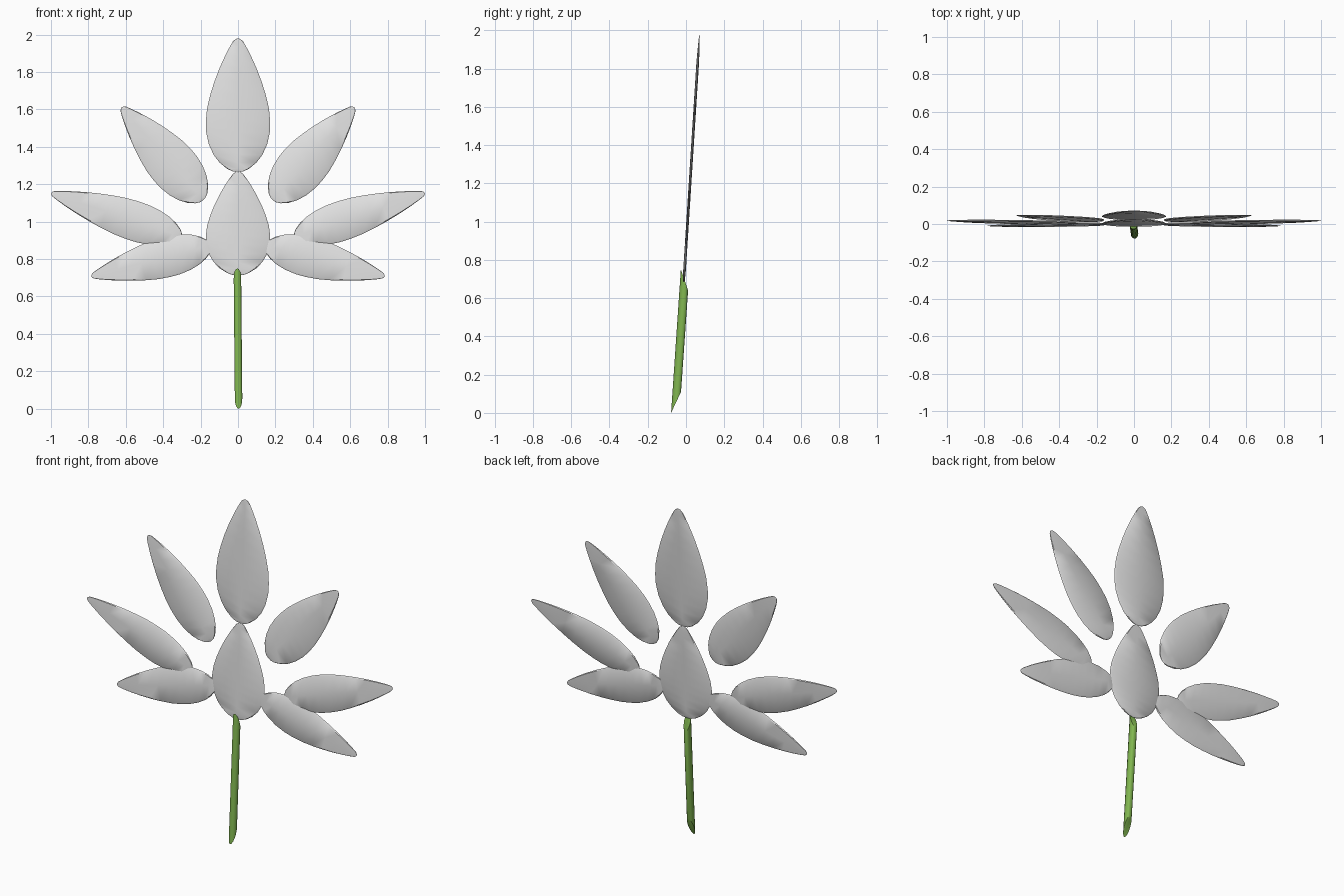
import bpy, bmesh, math
from mathutils import Vector

if "Cube" in bpy.data.objects:
    bpy.data.objects.remove(bpy.data.objects["Cube"])


def material(name, colour):
    m = bpy.data.materials.new(name)
    m.diffuse_color = (*colour, 1)
    m.use_nodes = True
    m.node_tree.nodes["Principled BSDF"].inputs["Base Color"].default_value = m.diffuse_color
    return m


petal_grey = material("petal_grey", (0.75, 0.75, 0.75))
stem_green = material("stem_green", (0.22, 0.47, 0.08))


def finish(bm, name, mat):
    bmesh.ops.recalc_face_normals(bm, faces=bm.faces)
    mesh = bpy.data.meshes.new(name)
    bm.to_mesh(mesh)
    bm.free()
    mesh.materials.append(mat)
    ob = bpy.data.objects.new(name, mesh)
    bpy.context.collection.objects.link(ob)
    bpy.ops.object.select_all(action='DESELECT')
    ob.select_set(True)
    bpy.context.view_layer.objects.active = ob
    bpy.ops.object.shade_smooth_by_angle(angle=math.radians(40))
    return ob


# Teardrop outline: fraction along the petal, fraction of full half width
OUTLINE = [(0.006, 0.17), (0.025, 0.34), (0.07, 0.57), (0.13, 0.76),
           (0.21, 0.91), (0.3, 0.99), (0.38, 1.0), (0.48, 0.96),
           (0.58, 0.86), (0.68, 0.73), (0.78, 0.57), (0.87, 0.40),
           (0.94, 0.25), (0.98, 0.15), (0.995, 0.07)]
# Cross-section: fraction of half width, half thickness
SECTION = [(-1, 0), (-0.93, 0.005), (0, 0.007), (0.93, 0.005), (1, 0)]


def petal(name, base, tip, half_width):
    """Thin teardrop with a soft midrib, lying on the leaning flower plane."""
    base, tip = Vector(base), Vector(tip)
    axis = tip - base
    side = Vector((-axis.y, axis.x)).normalized()
    bm = bmesh.new()

    def vert(t, u, d):
        p = base + axis * t + side * u
        return bm.verts.new((p.x, -0.055 + 0.0635 * p.y + d, p.y))

    loops = []
    for t, w in OUTLINE:
        thick = min(1, w * 2)
        front = [vert(t, u * w * half_width, -d * thick) for u, d in SECTION]
        back = [vert(t, u * w * half_width, d * thick) for u, d in SECTION[-2:0:-1]]
        loops.append(front + back)
    n = len(loops[0])
    for a, b in zip(loops, loops[1:]):
        for i in range(n):
            j = (i + 1) % n
            bm.faces.new((a[i], a[j], b[j], b[i]))
    # Close both ends to a point
    for t, loop in ((0, loops[0]), (1, loops[-1])):
        end = vert(t, 0, 0)
        for i in range(n):
            bm.faces.new((loop[i], loop[(i + 1) % n], end))
    return finish(bm, name, petal_grey)


# Two petals on the centre line
petal("top_petal", (0, 1.265), (0, 1.98), 0.172)
petal("centre_petal", (0, 0.712), (0, 1.268), 0.172)

# Three mirrored pairs
PAIRS = [("upper_petal", (0.185, 1.115), (0.622, 1.612), 0.13),
         ("middle_petal", (0.302, 0.92), (1.0, 1.153), 0.106),
         ("lower_petal", (0.143, 0.872), (0.785, 0.708), 0.108)]
for name, base, tip, width in PAIRS:
    for s, label in ((-1, "left"), (1, "right")):
        petal(f"{label}_{name}", (s * base[0], base[1]), (s * tip[0], tip[1]), width)


# Stem: leaning tube with slanted cut ends
def stem_ring(bm, x, front, back, sides=16):
    front, back = Vector(front), Vector(back)
    ring = []
    for i in range(sides):
        a = 2 * math.pi * i / sides
        p = front.lerp(back, (1 - math.cos(a)) / 2)
        ring.append(bm.verts.new((x + 0.02 * math.sin(a), p.x, p.y)))
    return ring


bm = bmesh.new()
low = stem_ring(bm, 0.003, (-0.078, 0.0), (-0.026, 0.11))
high = stem_ring(bm, -0.003, (-0.027, 0.75), (0.011, 0.64))
for i in range(len(low)):
    j = (i + 1) % len(low)
    bm.faces.new((low[i], low[j], high[j], high[i]))
bm.faces.new(low)
bm.faces.new(high)
finish(bm, "stem", stem_green)
